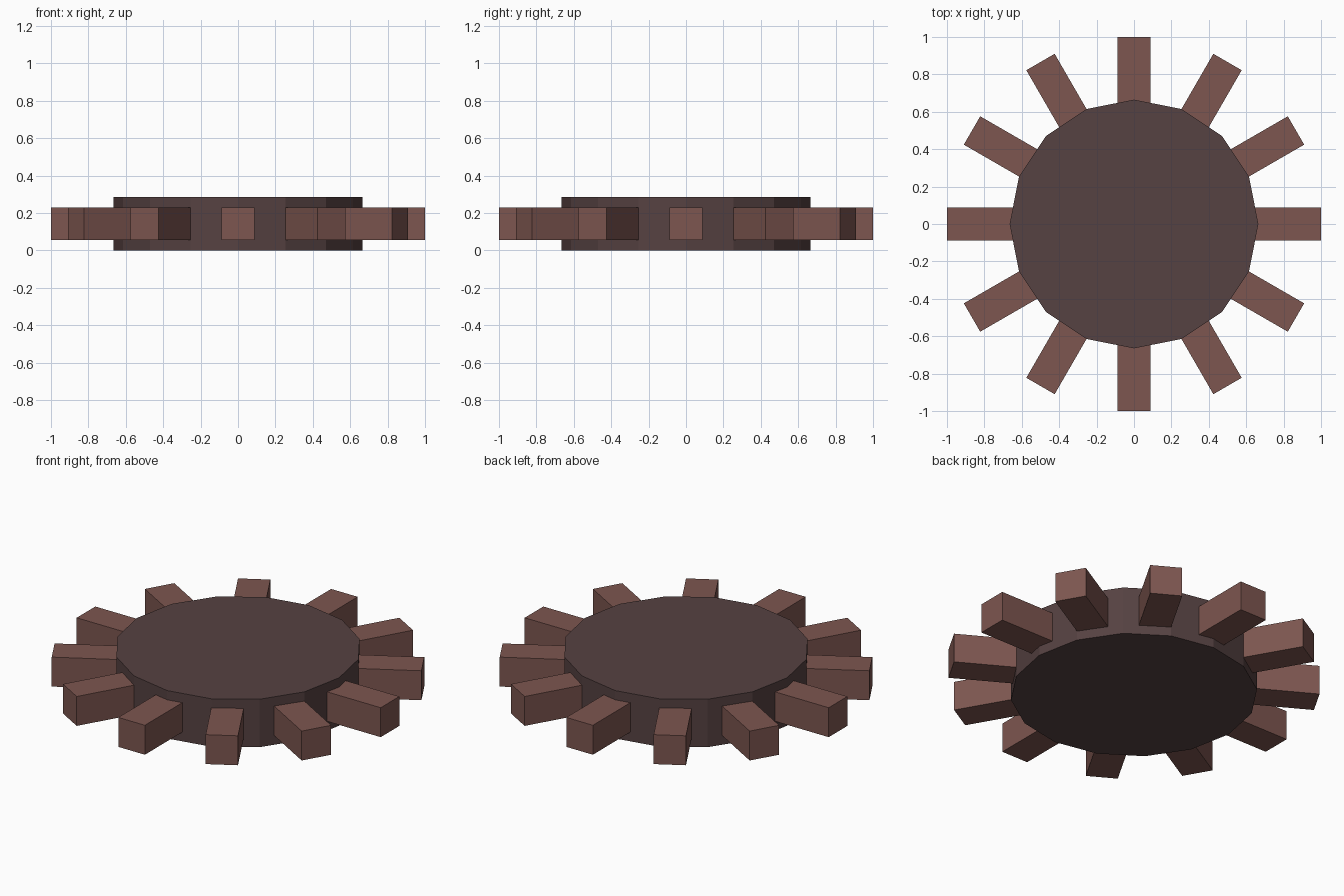
import bpy
from math import cos, sin, tau
from mathutils import Matrix

cube = bpy.data.objects.get("Cube")
if cube:
    bpy.data.objects.remove(cube, do_unlink=True)

HUB_RADIUS, HUB_HEIGHT = 0.665, 0.285
TOOTH_WIDTH, TOOTH_COUNT = 0.175, 12
TOOTH_INNER, TOOTH_OUTER = 0.45, 1.0
MID_Z = HUB_HEIGHT / 2


def make_material(name, color):
    mat = bpy.data.materials.new(name)
    mat.use_nodes = True
    mat.diffuse_color = (*color, 1)
    mat.node_tree.nodes["Principled BSDF"].inputs["Base Color"].default_value = (*color, 1)
    return mat


dark_brown = make_material("dark brown", (0.093, 0.054, 0.054))
red_brown = make_material("red brown", (0.205, 0.093, 0.08))

# Sixteen-sided hub with a corner on each axis
bpy.ops.mesh.primitive_cylinder_add(vertices=16, radius=HUB_RADIUS, depth=HUB_HEIGHT,
                                    location=(0, 0, MID_Z))
hub = bpy.context.object
hub.name = "hub"
hub.data.materials.append(dark_brown)

# Ring of square-section teeth set into the hub
for i in range(TOOTH_COUNT):
    angle = tau * i / TOOTH_COUNT
    reach = (TOOTH_INNER + TOOTH_OUTER) / 2
    bpy.ops.mesh.primitive_cube_add(size=1, location=(reach * cos(angle), reach * sin(angle), MID_Z),
                                    rotation=(0, 0, angle))
    tooth = bpy.context.object
    tooth.name = f"tooth_{i + 1}"
    tooth.data.transform(Matrix.Diagonal((TOOTH_OUTER - TOOTH_INNER, TOOTH_WIDTH, TOOTH_WIDTH, 1)))
    tooth.data.materials.append(red_brown)
